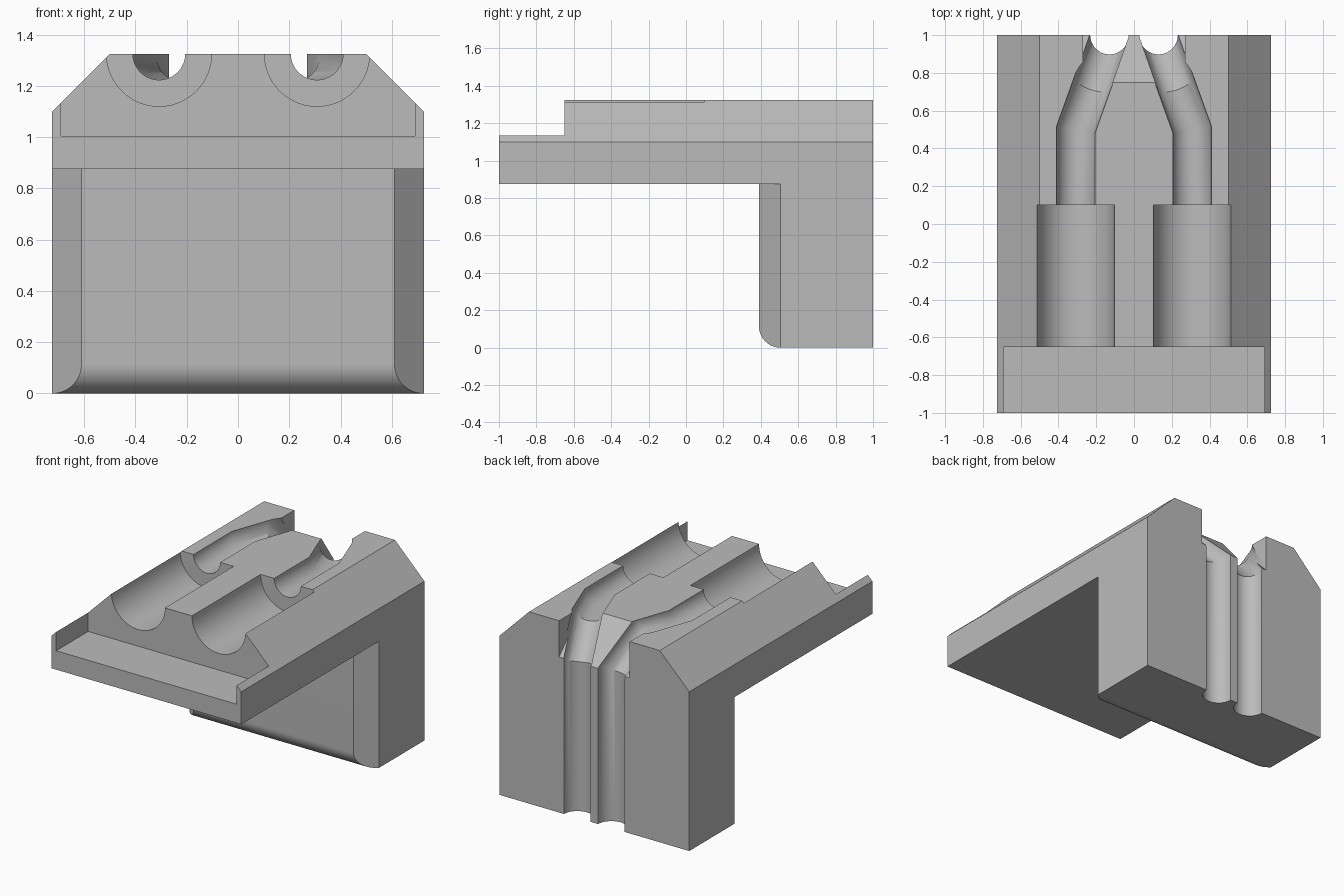
import bpy, bmesh, math
from mathutils import Vector

if "Cube" in bpy.data.objects:
    bpy.data.objects.remove(bpy.data.objects["Cube"], do_unlink=True)

HALF_W, TOP, UNDER = 0.725, 1.325, 0.875
LEG_Y, BEVEL = 0.39, 0.115

grey = bpy.data.materials.new("plain grey")
grey.use_nodes = True
grey.diffuse_color = (0.5, 0.5, 0.5, 1)
grey.node_tree.nodes["Principled BSDF"].inputs["Base Color"].default_value = (0.5, 0.5, 0.5, 1)


def loft(name, rings):
    """Skin a list of equal-sized rings and cap both ends."""
    bm = bmesh.new()
    loops = [[bm.verts.new(p) for p in ring] for ring in rings]
    n = len(loops[0])
    for a, b in zip(loops, loops[1:]):
        for i in range(n):
            bm.faces.new((a[i], a[(i + 1) % n], b[(i + 1) % n], b[i]))
    bm.faces.new(loops[0][::-1])
    bm.faces.new(loops[-1])
    bmesh.ops.recalc_face_normals(bm, faces=bm.faces)
    mesh = bpy.data.meshes.new(name)
    bm.to_mesh(mesh)
    bm.free()
    mesh.materials.append(grey)
    obj = bpy.data.objects.new(name, mesh)
    bpy.context.collection.objects.link(obj)
    return obj


def prism(name, pts, axis, lo, hi):
    """Extrude a 2D outline along one axis."""
    def place(p, t):
        q = list(p)
        q.insert(axis, t)
        return Vector(q)
    return loft(name, [[place(p, t) for p in pts] for t in (lo, hi)])


def tube(name, path, radius, sides=48):
    """Round sweep along a path with mitred corners."""
    path = [Vector(p) for p in path]
    dirs = [(b - a).normalized() for a, b in zip(path, path[1:])]
    u = dirs[0].orthogonal().normalized()
    v = dirs[0].cross(u)
    angles = [2 * math.pi * (i + 0.5) / sides for i in range(sides)]
    rings = [[path[0] + radius * (u * math.cos(a) + v * math.sin(a)) for a in angles]]
    for i, d in enumerate(dirs):
        normal = d + dirs[i + 1] if i + 1 < len(dirs) else d
        rings.append([p + d * ((path[i + 1] - p).dot(normal) / d.dot(normal))
                      for p in rings[-1]])
    return loft(name, rings)


# L-shaped body with a rounded lower front edge on the leg
fillet = [(LEG_Y + BEVEL * (1 - math.cos(a)), BEVEL * (1 - math.sin(a)))
          for a in (math.pi / 2 * i / 16 for i in range(17))]
body = prism("bracket_body",
             [(-1, UNDER), (LEG_Y, UNDER)] + fillet + [(1, 0), (1, TOP), (-1, TOP)],
             0, -HALF_W, HALF_W)

# Front ledge and the sloping cut at the back of the top
cutters = [
    prism("ledge_cutter", [(-0.69, 1.005), (0.69, 1.005), (0.69, 1.5), (-0.69, 1.5)],
          1, -1.2, -0.65),
    prism("back_slope_cutter", [(0.65, 1.425), (1.1, 0.975), (1.1, 1.425)], 0, -0.27, 0.27),
]

for side, s in (("left", 1), ("right", -1)):
    # Long top chamfer and leg corner chamfer
    cutters.append(prism(side + "_top_chamfer_cutter",
                         [(s * 0.4, 1.425), (s * 0.825, 1.0), (s * 0.825, 1.425)], 1, -1.2, 1.2))
    cutters.append(prism(side + "_leg_chamfer_cutter",
                         [(s * 0.51, 0.29), (s * 0.825, 0.29), (s * 0.825, 0.605)],
                         2, -0.1, UNDER))
    # Wide socket, then the narrow channel that bends down the back
    cutters.append(tube(side + "_socket_cutter",
                        [(s * 0.308, -0.9, TOP), (s * 0.308, 0.1, TOP)], 0.205, 64))
    cutters.append(tube(side + "_channel_cutter",
                        [(s * 0.308, 0, TOP), (s * 0.308, 0.5, TOP), (s * 0.218, 0.75, TOP),
                         (s * 0.13, 1, 1.075), (s * 0.13, 1, -0.1)], 0.102))

# Carve the body
bpy.ops.object.select_all(action="DESELECT")
body.select_set(True)
bpy.context.view_layer.objects.active = body
for cutter in cutters:
    mod = body.modifiers.new(cutter.name, "BOOLEAN")
    mod.operation = "DIFFERENCE"
    mod.solver = "EXACT"
    mod.object = cutter
    bpy.ops.object.modifier_apply(modifier=mod.name)
    bpy.data.objects.remove(cutter, do_unlink=True)

bpy.ops.object.shade_smooth_by_angle(angle=math.radians(30))
